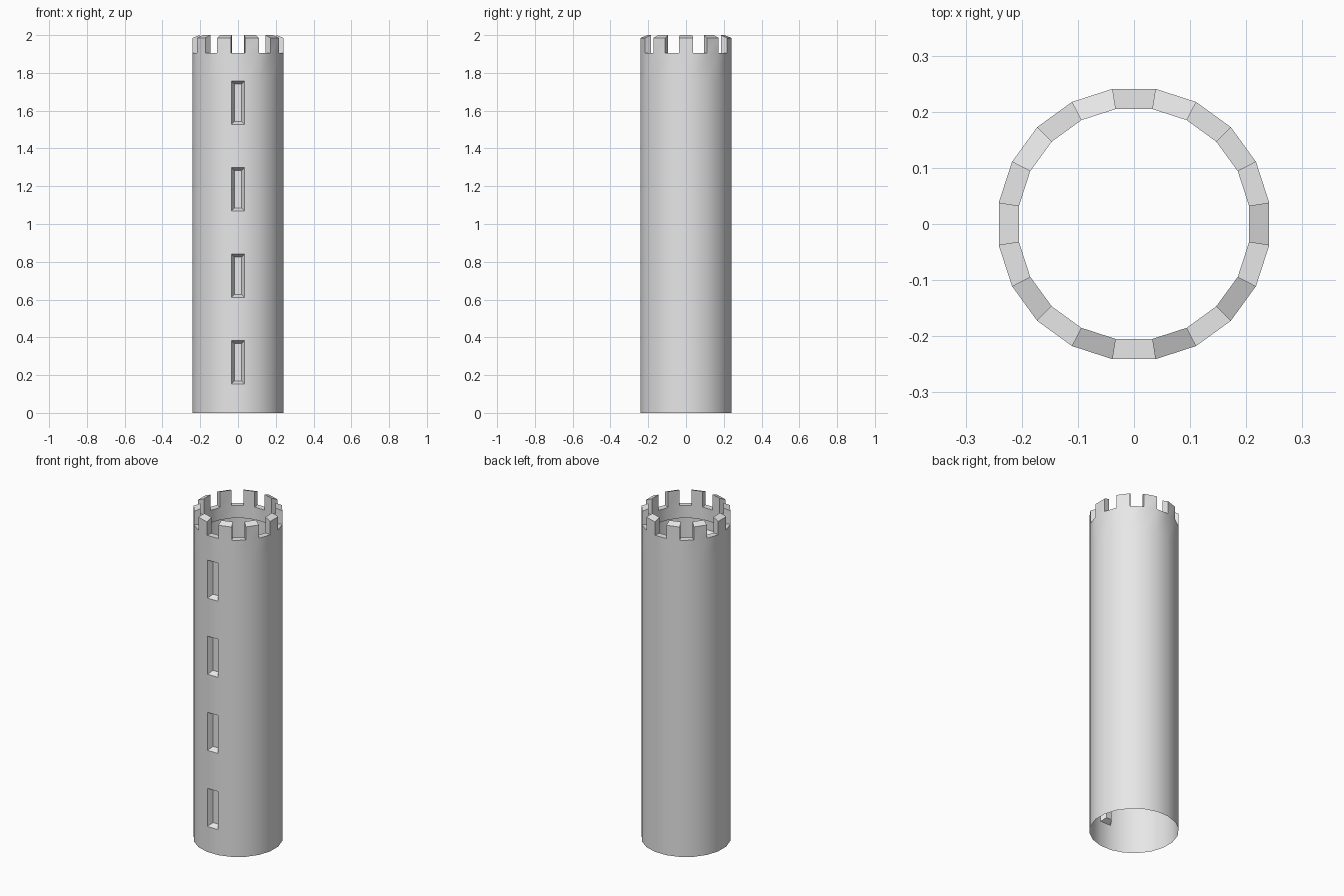
import bpy, bmesh, math

cube = bpy.data.objects.get("Cube")
if cube:
    bpy.data.objects.remove(cube, do_unlink=True)

SIDES = 20
R_OUT, R_IN = 0.244, 0.2075
Z_RIM, Z_TOP_OUT, Z_TOP_IN, Z_LIP = 1.905, 1.985, 2.0, 1.83

stone = bpy.data.materials.new("grey stone")
stone.use_nodes = True
stone.diffuse_color = (0.8, 0.8, 0.8, 1)
stone.node_tree.nodes["Principled BSDF"].inputs["Base Color"].default_value = (0.8, 0.8, 0.8, 1)


def ring(bm, radius, z):
    """Ring of vertices with a flat side facing the front."""
    step = 2 * math.pi / SIDES
    return [bm.verts.new((radius * math.cos(a), radius * math.sin(a), z))
            for a in (-math.pi / 2 + (k - 0.5) * step for k in range(SIDES))]


def band(bm, low, high):
    """Quads joining two rings."""
    return [bm.faces.new((low[k], low[(k + 1) % SIDES], high[(k + 1) % SIDES], high[k]))
            for k in range(SIDES)]


def finish(bm, name):
    mesh = bpy.data.meshes.new(name)
    bm.to_mesh(mesh)
    bm.free()
    mesh.materials.append(stone)
    obj = bpy.data.objects.new(name, mesh)
    bpy.context.collection.objects.link(obj)
    bpy.ops.object.select_all(action='DESELECT')
    obj.select_set(True)
    bpy.context.view_layer.objects.active = obj
    bpy.ops.object.shade_smooth_by_angle(angle=math.radians(30))


bm = bmesh.new()

# Outer wall, divided at the top and bottom of each slit
levels = [0]
for i in range(4):
    base = 0.15 + 0.458 * i
    levels += [base, base + 0.236]
levels.append(Z_RIM)
rings = [ring(bm, R_OUT, z) for z in levels]
bands = [band(bm, a, b) for a, b in zip(rings, rings[1:])]
slits = [bands[i][0] for i in range(1, 9, 2)]

# Inner parapet wall and the lip under it
rim_out = rings[-1]
rim_in = ring(bm, R_IN, Z_RIM)
lip_in = ring(bm, R_IN, Z_LIP)
lip_out = ring(bm, R_OUT - 0.001, Z_LIP)
band(bm, rim_in, lip_in)
band(bm, lip_in, lip_out)

# Battlements: crenels and merlons alternate round the rim
top_out = ring(bm, R_OUT, Z_TOP_OUT)
top_in = ring(bm, R_IN, Z_TOP_IN)
for k in range(SIDES):
    n = (k + 1) % SIDES
    if k % 2 == 0:
        bm.faces.new((rim_out[k], rim_out[n], rim_in[n], rim_in[k]))
        continue
    bm.faces.new((rim_out[k], rim_out[n], top_out[n], top_out[k]))
    bm.faces.new((rim_in[n], rim_in[k], top_in[k], top_in[n]))
    bm.faces.new((top_out[k], top_out[n], top_in[n], top_in[k]))
    bm.faces.new((rim_in[k], rim_out[k], top_out[k], top_in[k]))
    bm.faces.new((rim_out[n], rim_in[n], top_in[n], top_out[n]))

# Arrow slits: narrow frame, then a recess tapering inwards
bm.normal_update()
bmesh.ops.inset_individual(bm, faces=slits, thickness=0.005)
bmesh.ops.inset_individual(bm, faces=slits, thickness=0.023, depth=-0.03)

finish(bm, "tower")
